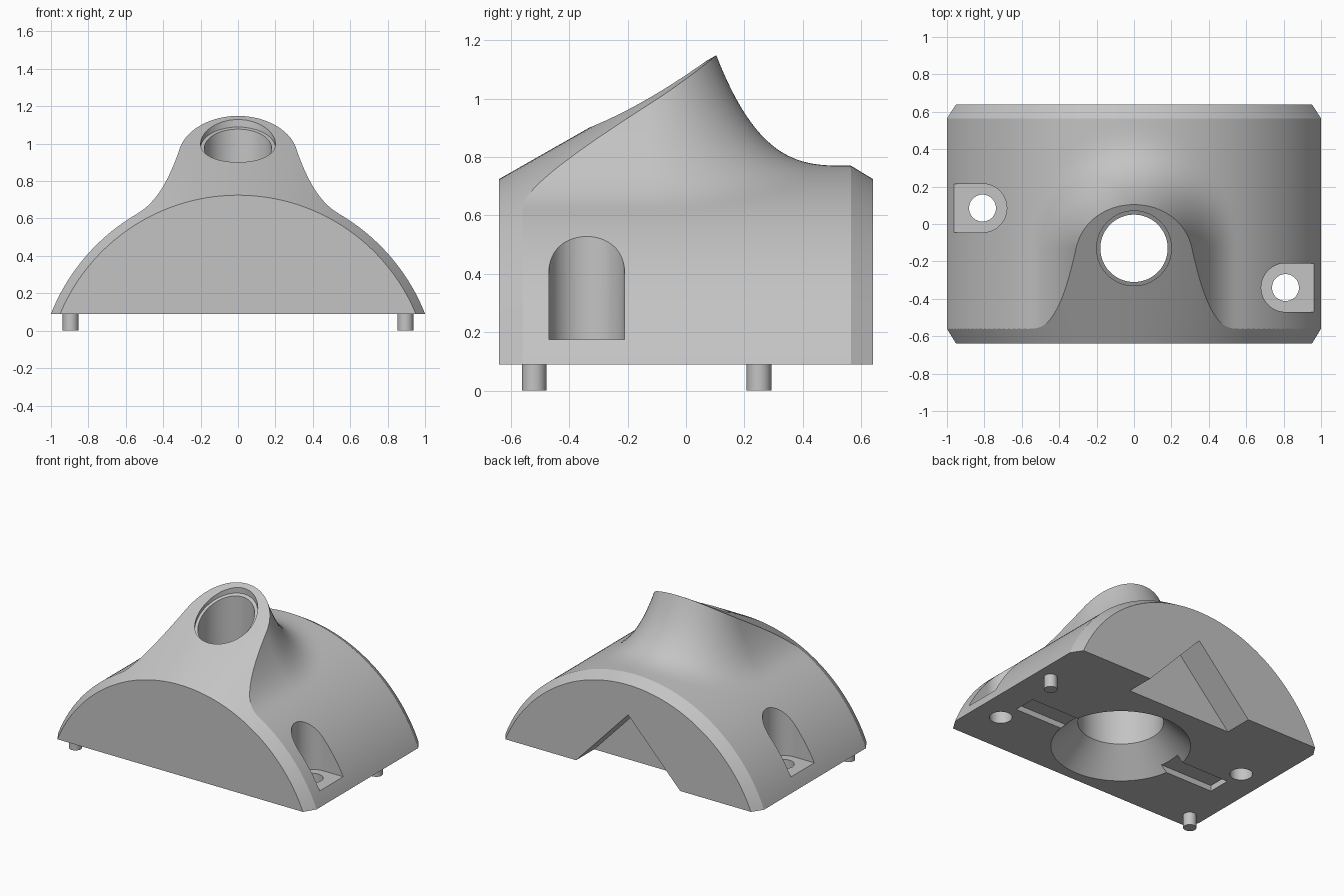
import bpy, bmesh, math
from mathutils import Matrix, Vector

if "Cube" in bpy.data.objects:
    bpy.data.objects.remove(bpy.data.objects["Cube"], do_unlink=True)

# Main dimensions
R_OUT, R_END = 1.0755, 1.03       # barrel radius, radius at the chamfered ends
AXIS_Z, BASE_Z = -0.3055, 0.09    # barrel axis height, underside height
Y_END, BORE_Y = 0.64, -0.13
SLOPE = 0.57                      # slope of the front cut

grey = bpy.data.materials.new("Light grey")
grey.use_nodes = True
grey.diffuse_color = (0.55, 0.55, 0.55, 1)
grey.node_tree.nodes["Principled BSDF"].inputs["Base Color"].default_value = (0.55, 0.55, 0.55, 1)


def make_object(name, bm):
    bmesh.ops.recalc_face_normals(bm, faces=bm.faces)
    mesh = bpy.data.meshes.new(name)
    bm.to_mesh(mesh)
    bm.free()
    mesh.materials.append(grey)
    obj = bpy.data.objects.new(name, mesh)
    bpy.context.collection.objects.link(obj)
    return obj


def prism(name, points, direction):
    """Extrude a flat outline along a direction."""
    bm = bmesh.new()
    face = bm.faces.new([bm.verts.new(p) for p in points])
    ext = bmesh.ops.extrude_face_region(bm, geom=[face])
    verts = [g for g in ext["geom"] if isinstance(g, bmesh.types.BMVert)]
    bmesh.ops.translate(bm, verts=verts, vec=Vector(direction))
    return make_object(name, bm)


def lathe(name, profile, cx, cy, segments=96):
    """Closed solid of revolution about a vertical line, profile is (radius, z)."""
    bm = bmesh.new()
    rings = [[bm.verts.new((cx + r * math.cos(2 * math.pi * i / segments),
                            cy + r * math.sin(2 * math.pi * i / segments), z))
              for i in range(segments)] for r, z in profile]
    for a, b in zip(rings, rings[1:]):
        for i in range(segments):
            j = (i + 1) % segments
            bm.faces.new((a[i], a[j], b[j], b[i]))
    bm.faces.new(rings[0])
    bm.faces.new(rings[-1])
    return make_object(name, bm)


def boolean(target, cutter, operation="DIFFERENCE"):
    cutter.hide_render = True
    mod = target.modifiers.new("cut", "BOOLEAN")
    mod.operation, mod.object, mod.solver = operation, cutter, "EXACT"
    bpy.ops.object.select_all(action="DESELECT")
    bpy.context.view_layer.objects.active = target
    target.select_set(True)
    bpy.ops.object.modifier_apply(modifier=mod.name)
    bpy.data.objects.remove(cutter, do_unlink=True)


def horn_height(x, y):
    """Height of the flared horn above the barrel; it runs forward as a ridge."""
    dy = max(0.0, y - BORE_Y)
    d = math.hypot(x, dy)
    w = (dy / d) ** 2 if d > 1e-6 else 0
    mix = lambda side, back: side + (back - side) * w
    reach, d0, power, k = mix(0.56, 0.69), mix(0.30, 0.235), mix(2.6, 3.1), mix(0.28, 0.375)
    return min(0.6, k * (max(0.0, reach - d) / (reach - d0)) ** power)


# Body: barrel segment with the horn blended in, back chamfer in the last row
ROWS, COLS = 100, 128
ys = [-0.68 + (0.565 + 0.68) * i / ROWS for i in range(ROWS + 1)] + [Y_END]
bm = bmesh.new()
grid = []
for y in ys:
    radius = R_END if y == Y_END else R_OUT
    limit = math.acos((BASE_Z - AXIS_Z) / radius)
    row = []
    for c in range(COLS + 1):
        a = limit * (2 * c / COLS - 1)
        x = radius * math.sin(a)
        bump = horn_height(x, y) if y < Y_END else 0
        row.append(bm.verts.new((x, y, AXIS_Z + radius * math.cos(a) + bump)))
    grid.append(row)
for r0, r1 in zip(grid, grid[1:]):
    for c in range(COLS):
        bm.faces.new((r0[c], r0[c + 1], r1[c + 1], r1[c]))
bm.faces.new(grid[0])
bm.faces.new(grid[-1])
bm.faces.new([r[0] for r in grid] + [r[-1] for r in reversed(grid)])
body = make_object("body", bm)

# Sloped conical front cut, giving the front chamfer and the face of the horn
length = 1.4
bm = bmesh.new()
bmesh.ops.create_cone(bm, cap_ends=True, segments=192, radius1=R_END,
                      radius2=R_END + SLOPE * length, depth=length)
bmesh.ops.transform(bm, verts=bm.verts, matrix=Matrix.Translation(
    (0, -Y_END + length / 2, AXIS_Z)) @ Matrix.Rotation(-math.pi / 2, 4, "X"))
boolean(body, make_object("front_cut", bm), "INTERSECT")

# Vertical bore with a conical mouth underneath
boolean(body, lathe("bore", [(0.49, 0.04), (0.27, 0.26), (0.27, 0.55),
                             (0.18, 0.55), (0.18, 1.5)], 0, BORE_Y))

# Shallow counterbore parallel to the sloped rim
seat = [(0.2 * math.cos(t), BORE_Y + 0.2 * math.sin(t),
         0.975 + SLOPE * 0.2 * math.sin(t))
        for t in (2 * math.pi * i / 96 for i in range(96))]
boolean(body, prism("rim_seat", seat, (0, 0, 0.6)))

# Arched screw pockets and their screw holes
for side, y in ((1, -0.34), (-1, 0.085)):
    arch = [(side * (0.81 - 0.13 * math.sin(t)), y + 0.13 * math.cos(t), 0.175)
            for t in (math.pi * i / 32 for i in range(33))]
    arch += [(side * 1.2, y - 0.13, 0.175), (side * 1.2, y + 0.13, 0.175)]
    boolean(body, prism("screw_pocket", arch, (0, 0, 0.7)))
    boolean(body, lathe("screw_hole", [(0.072, 0.0), (0.072, 0.3)], side * 0.81, y, 48))

# Triangular notch in the back
boolean(body, prism("back_notch", [(-0.45, 0.44, 0.04), (0.45, 0.44, 0.04),
                                   (0, 0.44, 0.515)], (0, 0.4, 0)))

# Shallow slots either side of the conical mouth
for side in (1, -1):
    slot = [(side * x, y, 0.05) for x, y in
            ((0.3, -0.2), (0.8, -0.2), (0.8, -0.04), (0.3, -0.04))]
    boolean(body, prism("bottom_slot", slot, (0, 0, 0.08)))

# Locating pins under the base
pins = [lathe(name, [(0.042, 0.0), (0.042, BASE_Z + 0.02)], x, y, 40)
        for name, x, y in (("left_pin", 0.895, 0.25), ("right_pin", -0.895, -0.52))]

# Smooth shading with sharp edges kept
for obj in [body] + pins:
    bpy.ops.object.select_all(action="DESELECT")
    bpy.context.view_layer.objects.active = obj
    obj.select_set(True)
    bpy.ops.object.shade_smooth_by_angle(angle=math.radians(25))
